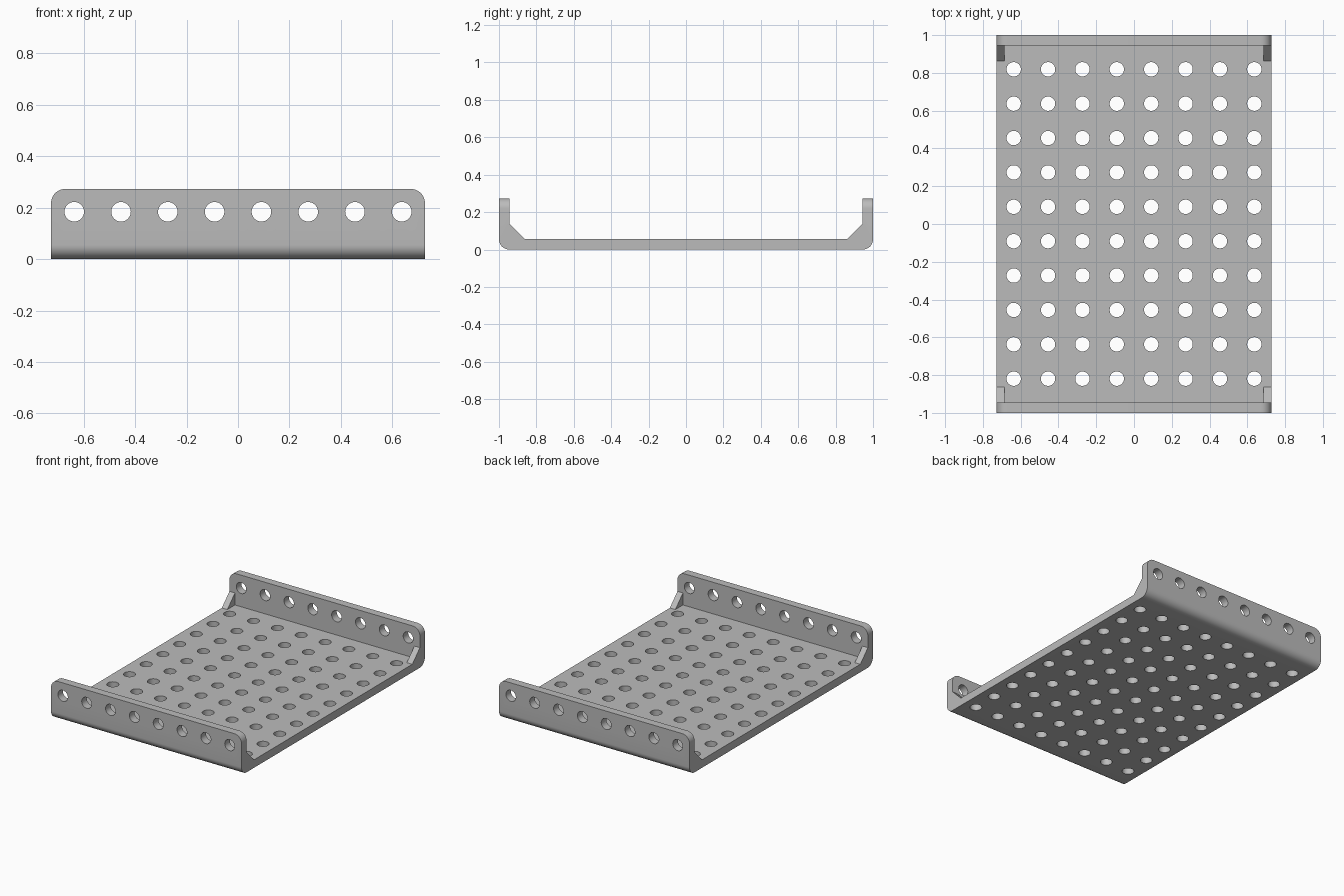
import bpy, bmesh
from mathutils import Matrix, Vector

if "Cube" in bpy.data.objects:
    bpy.data.objects.remove(bpy.data.objects["Cube"])

HX, HY, H, T = 0.727, 1.0, 0.273, 0.055   # half width, half length, height, thickness
PITCH, R, ROUND = 0.182, 0.038, 0.055
BRACE, BRACE_W = 0.083, 0.042

metal = bpy.data.materials.new("grey_metal")
metal.use_nodes = True
GREY = (0.5, 0.5, 0.5, 1)
metal.diffuse_color = GREY
metal.node_tree.nodes["Principled BSDF"].inputs["Base Color"].default_value = GREY


def make_object(name, bm):
    bmesh.ops.recalc_face_normals(bm, faces=bm.faces)
    mesh = bpy.data.meshes.new(name)
    bm.to_mesh(mesh)
    bm.free()
    mesh.materials.append(metal)
    obj = bpy.data.objects.new(name, mesh)
    bpy.context.collection.objects.link(obj)
    return obj


def extrude_profile(bm, points, x0, x1):
    """Sweep a (y, z) outline along x."""
    face = bm.faces.new([bm.verts.new((x0, y, z)) for y, z in points])
    out = bmesh.ops.extrude_face_region(bm, geom=[face])["geom"]
    verts = [v for v in out if isinstance(v, bmesh.types.BMVert)]
    bmesh.ops.translate(bm, verts=verts, vec=(x1 - x0, 0, 0))


def apply_boolean(obj, other, operation):
    mod = obj.modifiers.new(operation.lower(), 'BOOLEAN')
    mod.operation, mod.solver, mod.object = operation, 'EXACT', other
    bpy.context.view_layer.objects.active = obj
    bpy.ops.object.modifier_apply(modifier=mod.name)
    bpy.data.objects.remove(other)


# U-shaped channel: base plate with upturned end walls
bm = bmesh.new()
half = [(HY, 0), (HY, H), (HY - T, H), (HY - T, T)]
extrude_profile(bm, half + [(-y, z) for y, z in reversed(half)], -HX, HX)


def rounded(edge):
    a, b = (v.co for v in edge.verts)
    bend = max(a.z, b.z) < 0.001 and abs(a.y - b.y) < 0.001
    corner = min(a.z, b.z) > H - 0.001 and abs(a.x - b.x) < 0.001
    return bend or corner


bmesh.ops.bevel(bm, geom=[e for e in bm.edges if rounded(e)], offset=ROUND,
                segments=10, profile=0.5, affect='EDGES')
channel = make_object("channel_plate", bm)

# Triangular corner braces, slightly sunk into the walls
bm = bmesh.new()
S = 0.01
for side in (-1, 1):
    for end in (-1, 1):
        wall = HY - T
        outline = [(wall + S, T - S), (wall + S, T + BRACE), (wall, T + BRACE),
                   (wall - BRACE, T), (wall - BRACE, T - S)]
        extrude_profile(bm, [(end * y, z) for y, z in outline],
                        side * (HX - BRACE_W), side * HX)
apply_boolean(channel, make_object("corner_braces", bm), 'UNION')

# Hole grid through the base, and one row through both walls
bm = bmesh.new()


def drill(location, depth, rotation=Matrix()):
    bmesh.ops.create_cone(bm, cap_ends=True, segments=32, radius1=R, radius2=R,
                          depth=depth, matrix=Matrix.Translation(Vector(location)) @ rotation)


sideways = Matrix.Rotation(1.5707963, 4, 'X')
for i in range(8):
    x = (i - 3.5) * PITCH
    for j in range(10):
        drill((x, (j - 4.5) * PITCH, T / 2), T * 2)
    for end in (-1, 1):
        drill((x, end * (HY - T / 2), 0.184), T * 2, sideways)
apply_boolean(channel, make_object("hole_cutters", bm), 'DIFFERENCE')

bpy.ops.object.select_all(action='DESELECT')
channel.select_set(True)
bpy.context.view_layer.objects.active = channel
bpy.ops.object.shade_smooth_by_angle(angle=0.6)
